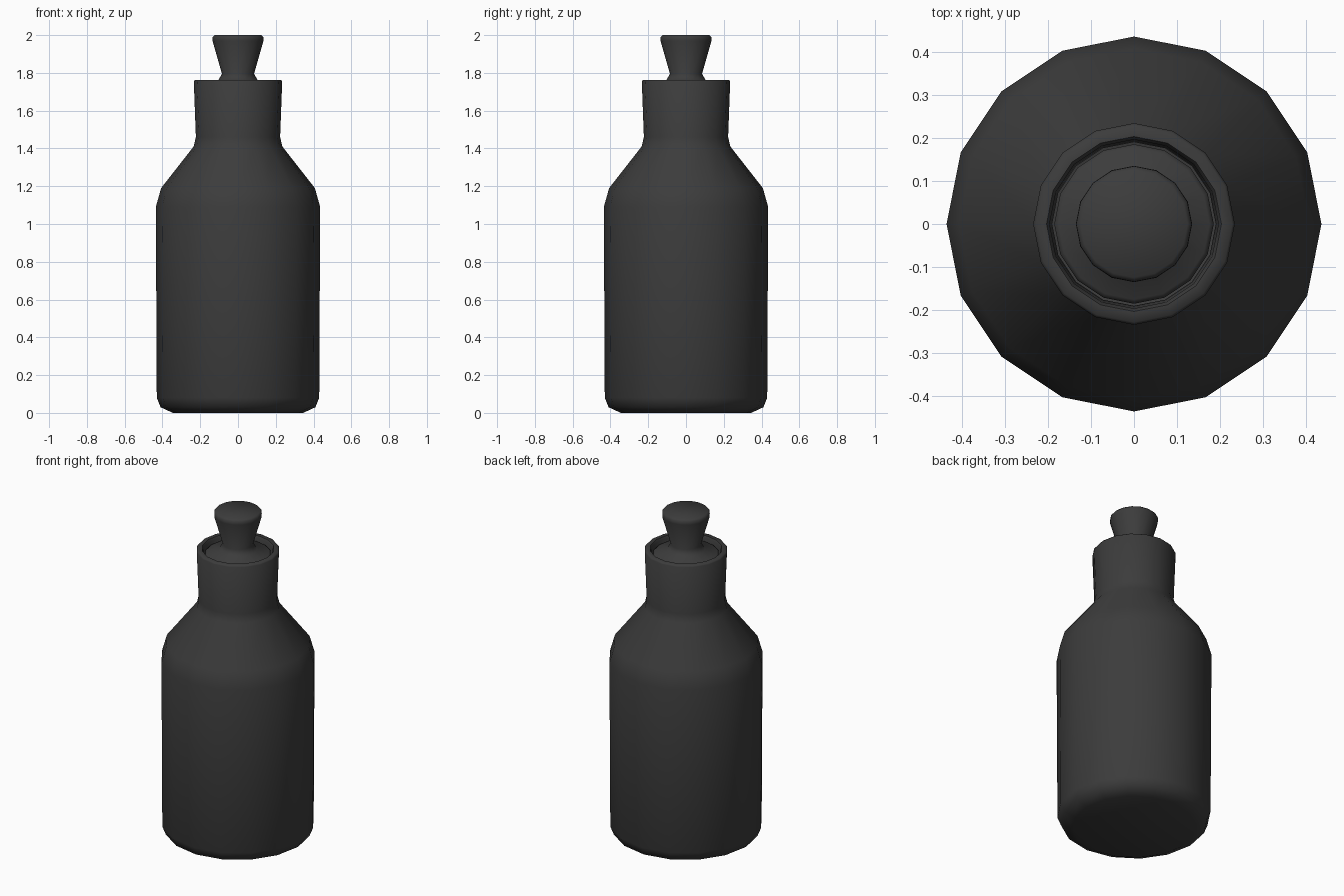
import bpy
import bmesh
import math

SIDES = 16

old = bpy.data.objects.get("Cube")
if old:
    bpy.data.objects.remove(old, do_unlink=True)


def make_material(name, color):
    mat = bpy.data.materials.new(name)
    mat.use_nodes = True
    mat.diffuse_color = color
    mat.node_tree.nodes["Principled BSDF"].inputs["Base Color"].default_value = color
    return mat


def lathe(name, profile, mat, sharp_angle):
    """Turn a (radius, height) profile around the z axis; both ends are capped."""
    bm = bmesh.new()
    rings = []
    for r, z in profile:
        angles = [math.tau * i / SIDES for i in range(SIDES)]
        rings.append([bm.verts.new((r * math.cos(a), r * math.sin(a), z)) for a in angles])
    for low, high in zip(rings, rings[1:]):
        for i in range(SIDES):
            j = (i + 1) % SIDES
            bm.faces.new((low[i], low[j], high[j], high[i]))
    bm.faces.new(rings[0][::-1])
    bm.faces.new(rings[-1])
    bmesh.ops.recalc_face_normals(bm, faces=bm.faces)
    mesh = bpy.data.meshes.new(name)
    bm.to_mesh(mesh)
    bm.free()
    mesh.materials.append(mat)
    obj = bpy.data.objects.new(name, mesh)
    bpy.context.collection.objects.link(obj)
    bpy.ops.object.select_all(action='DESELECT')
    obj.select_set(True)
    bpy.context.view_layer.objects.active = obj
    bpy.ops.object.shade_smooth_by_angle(angle=math.radians(sharp_angle))
    return obj


charcoal = make_material("charcoal", (0.045, 0.045, 0.045, 1))

# Bottle: outer wall up to the rim, then the inner wall back down
lathe("bottle", [
    (0.345, 0), (0.41, 0.03), (0.43, 0.08), (0.435, 1.09), (0.407, 1.19),
    (0.235, 1.41), (0.223, 1.46), (0.234, 1.755), (0.228, 1.763), (0.203, 1.763),
    (0.196, 1.75), (0.19, 1.46), (0.2, 1.4), (0.375, 1.17), (0.4, 1.08),
    (0.395, 0.09), (0.33, 0.04),
], charcoal, 60)

# Stopper: plug in the neck, flared collar, waist and wide grip
lathe("stopper", [
    (0.16, 1.5), (0.185, 1.72), (0.185, 1.735), (0.175, 1.742), (0.105, 1.76),
    (0.085, 1.795), (0.135, 1.97), (0.134, 1.99), (0.124, 2.0),
], charcoal, 60)
